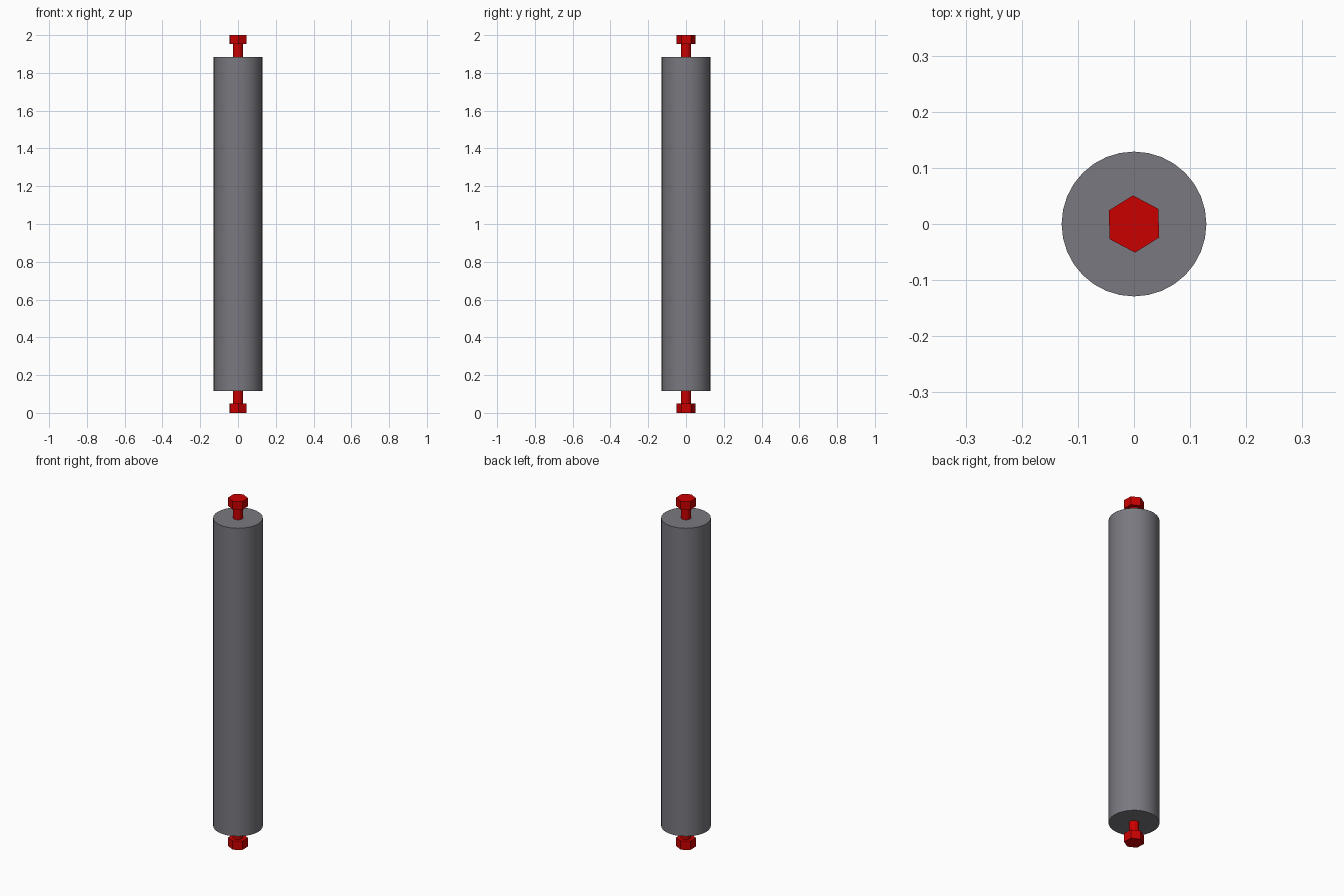
import bpy
from math import radians

if "Cube" in bpy.data.objects:
    bpy.data.objects.remove(bpy.data.objects["Cube"])


def material(name, color):
    mat = bpy.data.materials.new(name)
    mat.diffuse_color = (*color, 1)
    mat.use_nodes = True
    mat.node_tree.nodes["Principled BSDF"].inputs["Base Color"].default_value = mat.diffuse_color
    return mat


def prism(name, sides, radius, z0, z1, mat, turn=0.0):
    bpy.ops.mesh.primitive_cylinder_add(
        vertices=sides, radius=radius, depth=z1 - z0,
        location=(0, 0, (z0 + z1) / 2), rotation=(0, 0, radians(turn)))
    ob = bpy.context.object
    ob.name = name
    ob.data.materials.append(mat)
    return ob


red = material("red", (0.6, 0.0, 0.0))
grey = material("dark_grey", (0.19, 0.19, 0.215))

# Main roller body
prism("roller_body", 32, 0.129, 0.117, 1.885, grey)
bpy.ops.object.shade_smooth_by_angle(angle=radians(30))

# Bolts at both ends: slim round shank and wider hexagonal head
for end, shank, head in (("lower", (0.05, 0.13), (0.0, 0.05)),
                         ("upper", (1.875, 1.952), (1.952, 2.0))):
    prism(f"{end}_bolt_shank", 12, 0.026, *shank, red)
    prism(f"{end}_bolt_head", 6, 0.051, *head, red, turn=2)
